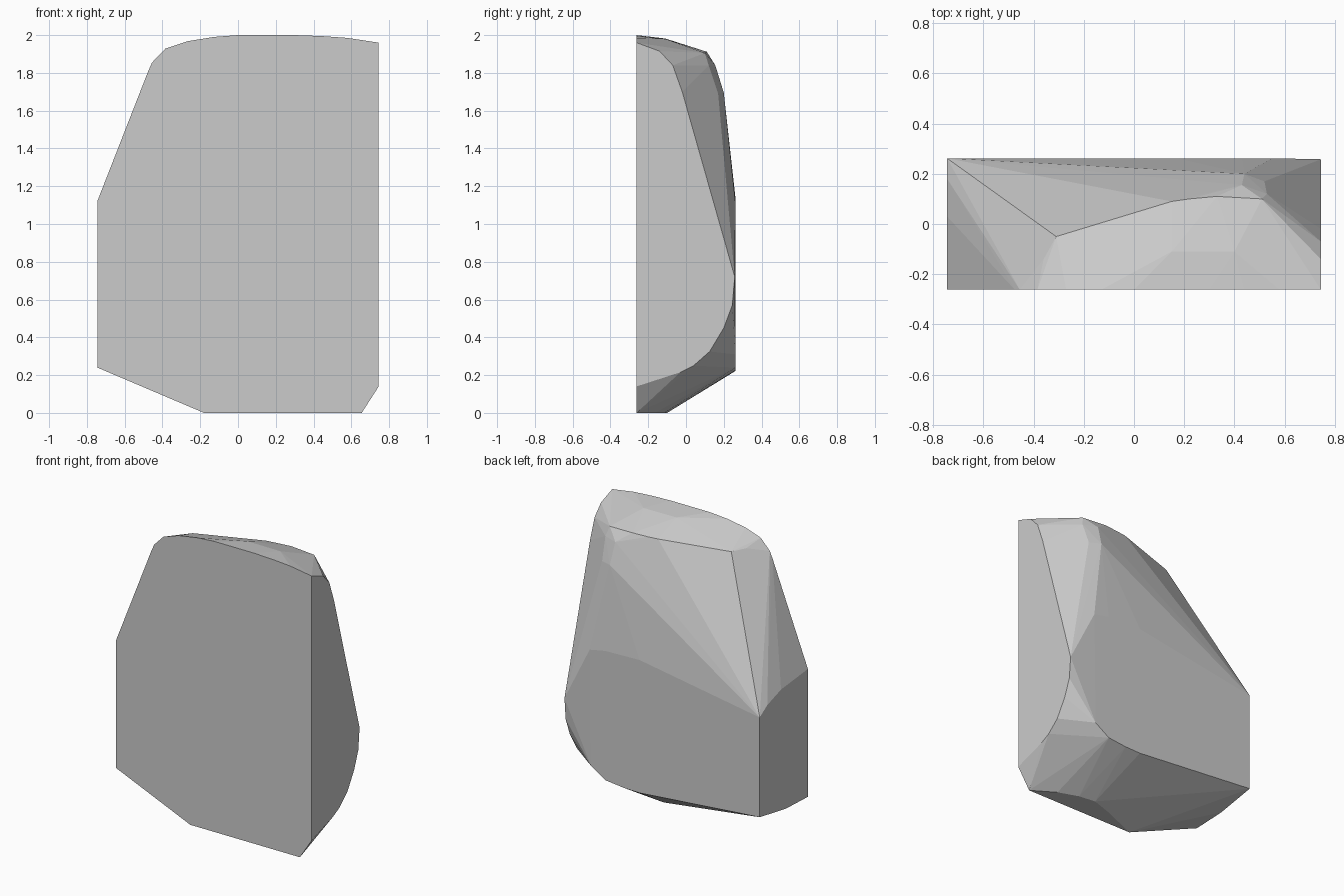
import bpy, bmesh, math

if "Cube" in bpy.data.objects:
    bpy.data.objects.remove(bpy.data.objects["Cube"])

X, Y = 0.745, 0.262

# Planar outlines that bound the boulder
front = [(-X, .24), (-X, 1.12), (-.475, 1.81), (-.455, 1.855), (-.385, 1.928), (-.27, 1.967),
         (-.13, 1.99), (0, 2), (.3, 2), (.44, 1.995), (.58, 1.985), (X, 1.96),
         (X, .14), (.655, 0), (-.18, 0)]                                   # x, z
right = [(-.14, 1.915), (-.07, 1.84), (-.02, 1.70), (.258, .72), (.245, .57),
         (.20, .45), (.125, .325), (.04, .25), (-.03, .215)]               # y, z
left = [(.18, 1.04), (.03, 1.09), (-.02, .25)]                             # y, z
back = [(-X, .986), (.17, 1.137), (.43, 1.13), (.55, 1.107), (.54, .31), (.43, .24),
        (.29, .225), (.17, .222), (-X, .30)]                               # x, z
base = [(.5, -.165), (.36, -.115), (.24, -.10), (.09, -.15)]               # x, y

# Worn crown and shoulder points between the outlines
crown = [(-.31, -.05, 1.892), (-.36, -.14, 1.895), (.15, .09, 1.91), (.22, .10, 1.91),
         (.33, .11, 1.912), (.51, .10, 1.905), (.15, -.11, 1.982), (.4, -.11, 1.98),
         (.43, .155, 1.84), (.53, .12, 1.84), (.44, .20, 1.695), (.52, .17, 1.69)]

points = ([(x, -Y, z) for x, z in front] + [(X, y, z) for y, z in right]
          + [(-X, y, z) for y, z in left] + [(x, Y, z) for x, z in back]
          + [(x, y, 0) for x, y in base] + crown)

# Wrap the points in a convex skin
bm = bmesh.new()
for p in points:
    bm.verts.new(p)
hull = bmesh.ops.convex_hull(bm, input=bm.verts[:])
loose = {v for v in hull["geom_interior"] + hull["geom_unused"]
         if isinstance(v, bmesh.types.BMVert)}
bmesh.ops.delete(bm, geom=list(loose), context='VERTS')
bmesh.ops.dissolve_limit(bm, angle_limit=math.radians(1), verts=bm.verts[:], edges=bm.edges[:])
bmesh.ops.recalc_face_normals(bm, faces=bm.faces[:])

mesh = bpy.data.meshes.new("boulder")
bm.to_mesh(mesh)
bm.free()
boulder = bpy.data.objects.new("boulder", mesh)
bpy.context.collection.objects.link(boulder)
